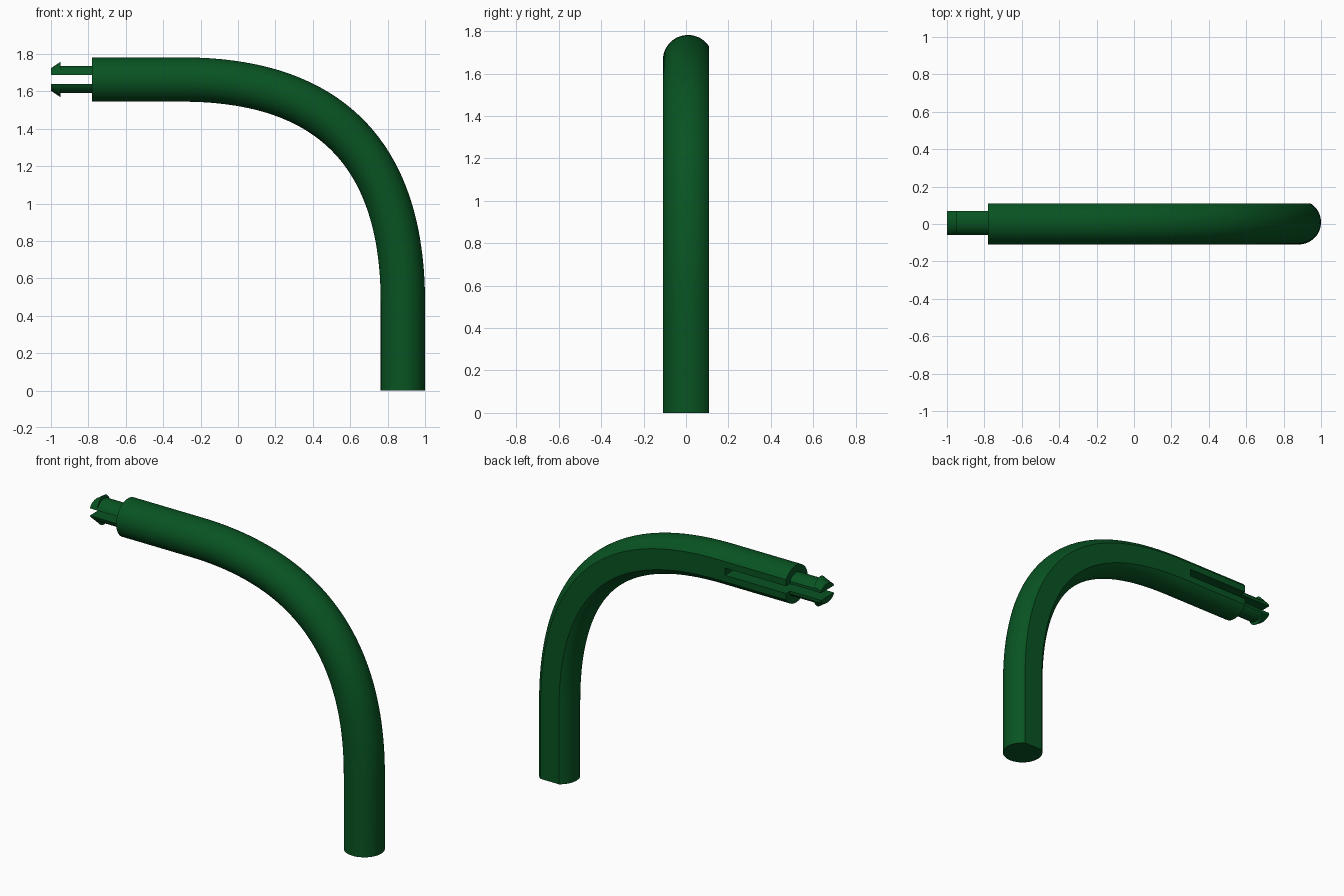
import bpy, bmesh
from math import sin, cos, pi, asin, acos
from mathutils import Vector

if "Cube" in bpy.data.objects:
    bpy.data.objects.remove(bpy.data.objects["Cube"])

green = bpy.data.materials.new("dark green")
green.use_nodes = True
COLOUR = (0.0025, 0.088, 0.016, 1)
green.diffuse_color = COLOUR
green.node_tree.nodes["Principled BSDF"].inputs["Base Color"].default_value = COLOUR

AXIS_Y, AXIS_Z = 0.0095, 1.663     # axis of the horizontal arm
POLE_X, ARM_END = 0.8815, -0.78
RADIUS, FLAT = 0.1185, 0.0995      # tube radius, offset of the flat back


def loft(name, rings):
    """Skin a list of closed rings and cap both ends."""
    bm = bmesh.new()
    loops = [[bm.verts.new(p) for p in ring] for ring in rings]
    n = len(loops[0])
    for a, b in zip(loops, loops[1:]):
        for i in range(n):
            j = (i + 1) % n
            bm.faces.new((a[i], a[j], b[j], b[i]))
    bm.faces.new(loops[0])
    bm.faces.new(loops[-1])
    bmesh.ops.recalc_face_normals(bm, faces=bm.faces)
    mesh = bpy.data.meshes.new(name)
    bm.to_mesh(mesh)
    bm.free()
    mesh.materials.append(green)
    obj = bpy.data.objects.new(name, mesh)
    bpy.context.collection.objects.link(obj)
    return obj


def smooth(obj):
    bpy.ops.object.select_all(action="DESELECT")
    obj.select_set(True)
    bpy.context.view_layer.objects.active = obj
    bpy.ops.object.shade_smooth_by_angle(angle=0.5)


# Bent tube: round section with a flat back, swept along a full-shouldered bend
half = acos(FLAT / RADIUS)
angles = [half + (2 * pi - 2 * half) * i / 48 for i in range(49)]
section = [(RADIUS * sin(a), RADIUS * cos(a)) for a in angles]   # (outward, y)

BEND_X, BEND_Z, PULL = -0.3, 0.47, 0.667   # bend limits and handle length
p0 = Vector((POLE_X, 0, BEND_Z))
p3 = Vector((BEND_X, 0, AXIS_Z))
p1 = p0 + Vector((0, 0, PULL * (AXIS_Z - BEND_Z)))
p2 = p3 + Vector((PULL * (POLE_X - BEND_X), 0, 0))

path = [(Vector((POLE_X, 0, 0)), Vector((1, 0, 0)))]
for i in range(57):
    t = i / 56
    s = 1 - t
    point = s**3 * p0 + 3 * s * s * t * p1 + 3 * s * t * t * p2 + t**3 * p3
    tangent = s * s * (p1 - p0) + 2 * s * t * (p2 - p1) + t * t * (p3 - p2)
    path.append((point, Vector((tangent.z, 0, -tangent.x)).normalized()))
path.append((Vector((ARM_END, 0, AXIS_Z)), Vector((0, 0, 1))))

tube = loft("bent_tube", [[c + o * u + Vector((0, AXIS_Y + v, 0)) for u, v in section]
                          for c, o in path])

# Slot cut into the flat back, open at the clip end
GAP = 0.023
bpy.ops.mesh.primitive_cube_add(size=1, location=(-0.65, 0.07, AXIS_Z))
cutter = bpy.context.object
cutter.name = "slot_cutter"
cutter.scale = (0.6, 0.26, 2 * GAP)
cutter.hide_render = True
cut = tube.modifiers.new("slot", "BOOLEAN")
cut.object = cutter
cut.operation = "DIFFERENCE"
cut.solver = "EXACT"
bpy.context.view_layer.objects.active = tube
bpy.ops.object.modifier_apply(modifier=cut.name)
bpy.data.objects.remove(cutter)
smooth(tube)

# Two snap prongs with barbed tips, mirrored across the gap
PRONG_R, PRONG_FLAT = 0.073, 0.061
start, end = pi - asin(GAP / PRONG_R), acos(PRONG_FLAT / PRONG_R)
arc = [start + (end - start) * i / 16 for i in range(17)]
prong = [(PRONG_R * cos(a), PRONG_R * sin(a)) for a in arc] + [(PRONG_FLAT, GAP)]
stations = [(ARM_END + 0.01, 1), (-0.948, 1), (-0.95, 1.42), (-1, 0.75)]   # x, thickness

for name, side in (("upper_prong", 1), ("lower_prong", -1)):
    smooth(loft(name, [[(x, AXIS_Y + y, AXIS_Z + side * (GAP + (z - GAP) * k))
                        for y, z in prong] for x, k in stations]))
